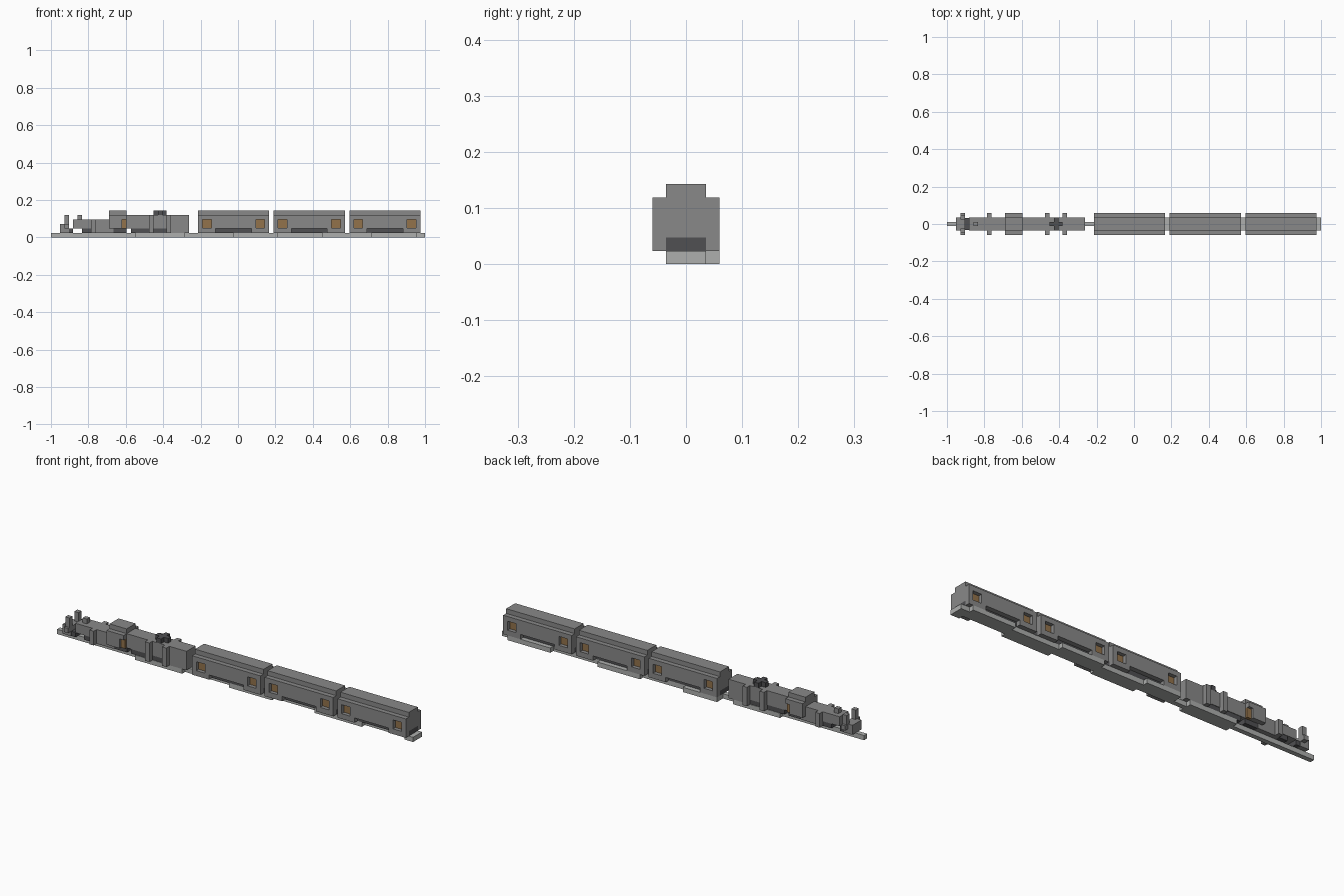
import bpy
import bmesh

if "Cube" in bpy.data.objects:
    bpy.data.objects.remove(bpy.data.objects["Cube"])

U = 2 / 84  # one block of the blocky grid


def material(name, color):
    m = bpy.data.materials.new(name)
    m.use_nodes = True
    rgba = (*color, 1)
    m.diffuse_color = rgba
    m.node_tree.nodes["Principled BSDF"].inputs["Base Color"].default_value = rgba
    return m


BODY = material("body grey", (0.25, 0.25, 0.25))
DARK = material("dark iron", (0.08, 0.08, 0.085))
TRACK = material("track light grey", (0.42, 0.43, 0.42))
GLASS = material("amber window", (0.29, 0.17, 0.07))


def finish(name, bm, mat):
    bmesh.ops.recalc_face_normals(bm, faces=bm.faces)
    mesh = bpy.data.meshes.new(name)
    bm.to_mesh(mesh)
    bm.free()
    mesh.materials.append(mat)
    ob = bpy.data.objects.new(name, mesh)
    bpy.context.collection.objects.link(ob)
    return ob


def extrude(bm, profile, x0, x1):
    """Run a closed (y, z) profile along x; all values are in blocks."""
    face = bm.faces.new([bm.verts.new(((x0 - 42) * U, y * U, z * U)) for y, z in profile])
    geom = bmesh.ops.extrude_face_region(bm, geom=[face])["geom"]
    moved = [v for v in geom if isinstance(v, bmesh.types.BMVert)]
    bmesh.ops.translate(bm, verts=moved, vec=((x1 - x0) * U, 0, 0))


def boxes(name, mat, items):
    """Each item is x0, x1, y0, y1, z0, z1 in blocks."""
    bm = bmesh.new()
    for x0, x1, y0, y1, z0, z1 in items:
        extrude(bm, [(y0, z0), (y1, z0), (y1, z1), (y0, z1)], x0, x1)
    return finish(name, bm, mat)


def cut(ob, cutter):
    mod = ob.modifiers.new("openings", "BOOLEAN")
    mod.operation = "DIFFERENCE"
    mod.solver = "EXACT"
    mod.object = cutter
    cutter.hide_render = True
    bpy.context.view_layer.update()
    graph = bpy.context.evaluated_depsgraph_get()
    mesh = bpy.data.meshes.new_from_object(ob.evaluated_get(graph))
    ob.modifiers.clear()
    ob.data = mesh
    bpy.data.objects.remove(cutter)


# Carriages: stepped roof, open tunnel below, recessed windows
half = [(1.5, 2), (1.5, 1), (2.5, 1), (2.5, 5), (1.5, 5), (1.5, 6)]
section = half + [(-y, z) for y, z in reversed(half)]
for n, start in enumerate((33, 50, 67), 1):
    bm = bmesh.new()
    extrude(bm, section, start, start + 16)
    car = finish(f"carriage_{n}_body", bm, BODY)
    holes, panes = [], []
    for s in (-1, 1):
        inner, outer = sorted((1.5 * s, 3 * s))
        holes.append((start + 4, start + 12, inner, outer, 0.5, 2))
        p0, p1 = sorted((1.4 * s, 1.7 * s))
        for k in (1, 13):
            holes.append((start + k, start + k + 2, inner, outer, 2.1, 4))
            panes.append((start + k, start + k + 2, p0, p1, 2.1, 4))
    cut(car, boxes("opening_cutter", BODY, holes))
    boxes(f"carriage_{n}_windows", GLASS, panes)
    boxes(f"carriage_{n}_underframe", DARK, [(start, start + 16, -1.5, 1.5, 1, 2)])

# Zigzag track: a thin core with wide pieces stepping sideways
boxes("track_core", TRACK, [(0, 84, -0.5, 0.5, 0, 1)])
for n, (a, b, shift) in enumerate([(19, 30, 0), (33, 41, 1), (41, 51, 0), (51, 61, 1),
                                   (61, 72, 0), (72, 82, 1), (82, 84, 0)], 1):
    boxes(f"track_piece_{n}", TRACK, [(a, b, shift - 1.5, shift + 1.5, 0, 1)])

# Engine
boxes("engine_bumper", BODY, [(2, 4, -1.5, 1.5, 1, 3)])
boxes("engine_buffer_arms", BODY, [(3, 4, -2.5, 2.5, 2, 3)])
boxes("engine_lamp_posts", BODY, [(3, 4, s * 1.5 - 0.5, s * 1.5 + 0.5, 3, 5) for s in (-1, 1)])
boxes("engine_boiler", BODY, [(5, 13, -1.5, 1.5, 2, 4)])
boxes("engine_lower_body", BODY, [(9, 14, -1.5, 1.5, 1, 2)])
boxes("engine_chimney", BODY, [(6, 7, -0.5, 0.5, 4, 5)])
boxes("engine_band", BODY, [(9, 10, -2.5, 2.5, 1, 4)])
boxes("engine_wheels", DARK, [(a, b, -1.4, 1.4, 1, 2) for a, b in ((4, 5), (7, 9), (14, 17))])

# Cab
boxes("cab_wall", BODY, [(13, 16, -2.5, 2.5, 2, 4)])
boxes("cab_top", BODY, [(13, 17, -2.5, 2.5, 4, 5)])
boxes("cab_roof", BODY, [(13, 17, -1.5, 1.5, 5, 6)])
boxes("cab_windows", GLASS, [(16, 17, -2, 2, 2, 4)])

# Tender
boxes("tender_body", BODY, [(17, 31, -1.5, 1.5, 2, 5)])
boxes("tender_rear_base", BODY, [(27, 31, -1.5, 1.5, 1, 2)])
boxes("tender_bands", BODY, [(k, k + 1, -2.5, 2.5, 1, 5) for k in (22, 26)])
boxes("tender_wheels", DARK, [(a, b, -1.4, 1.4, 1, 2) for a, b in ((18, 22), (23, 26))])
boxes("tender_coal_pile", DARK, [(23, 26, -0.5, 0.5, 5, 6), (24, 25, -1.5, 1.5, 5, 6)])
